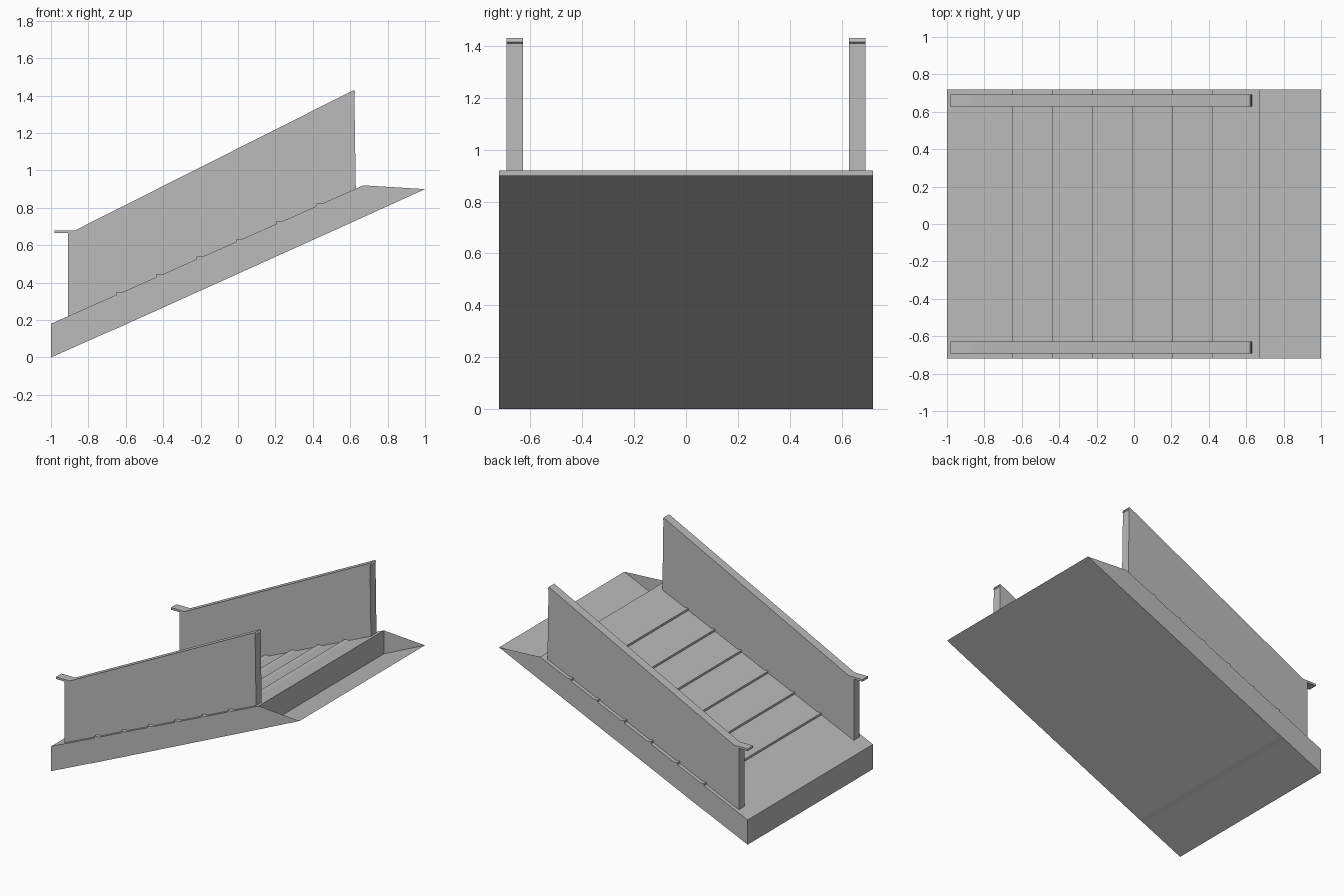
import bpy
import bmesh

cube = bpy.data.objects.get("Cube")
if cube:
    bpy.data.objects.remove(cube, do_unlink=True)

grey = bpy.data.materials.new("plain grey")
grey.use_nodes = True
COLOUR = (0.5, 0.5, 0.5, 1)
grey.diffuse_color = COLOUR
grey.node_tree.nodes["Principled BSDF"].inputs["Base Color"].default_value = COLOUR


def extrude_profile(bm, profile, y0, y1):
    """Prism from an x-z outline; returns the two rows of vertices."""
    near = [bm.verts.new((x, y0, z)) for x, z in profile]
    far = [bm.verts.new((x, y1, z)) for x, z in profile]
    bm.faces.new(near)
    bm.faces.new(far[::-1])
    for i in range(len(profile)):
        j = (i + 1) % len(profile)
        bm.faces.new((near[j], near[i], far[i], far[j]))
    return near, far


def finish(bm, name):
    mesh = bpy.data.meshes.new(name)
    bm.to_mesh(mesh)
    bm.free()
    mesh.materials.append(grey)
    obj = bpy.data.objects.new(name, mesh)
    bpy.context.collection.objects.link(obj)


HALF_WIDTH = 0.72
TOP_X, TOP_Z = 0.67, 0.92


def slope(x):
    return 0.18 + (TOP_Z - 0.18) * (x + 1) / (TOP_X + 1)


# Inclined body: flat underside with a slight kink, and a shallow lip per step
outline = [(-1, 0), (-0.69, 0.138), (-0.655, 0.152), (TOP_X, 0.75), (TOP_X, TOP_Z)]
for i in reversed(range(6)):
    x = -0.65 + i * 0.214
    lip = slope(x + 0.034)
    outline += [(x + 0.034, lip), (x, lip), (x, slope(x))]
outline.append((-1, 0.18))
bm = bmesh.new()
extrude_profile(bm, outline, -HALF_WIDTH, HALF_WIDTH)
finish(bm, "stepped_ramp")

# Open landing pit: thin floor and two tapering side walls beyond the last step
bm = bmesh.new()
low, tip, high = (TOP_X, 0.75), (1, 0.9), (TOP_X, TOP_Z)
rows = []
for y in (-HALF_WIDTH, HALF_WIDTH):
    row = [bm.verts.new((x, y, z)) for x, z in (low, tip, high)]
    bm.faces.new(row if y < 0 else row[::-1])
    rows.append(row)
bm.faces.new((rows[0][0], rows[1][0], rows[1][1], rows[0][1]))
finish(bm, "landing_pit")

# Balustrades with a small handrail overhang at the lower end
rail = [(-0.91, 0.2), (0.63, 0.89), (0.622, 1.41), (0.627, 1.415), (0.62, 1.43),
        (-0.87, 0.68), (-0.98, 0.68), (-0.98, 0.665), (-0.91, 0.665)]
for name, centre in (("front_balustrade", -0.66), ("back_balustrade", 0.66)):
    bm = bmesh.new()
    extrude_profile(bm, rail, centre - 0.032, centre + 0.032)
    finish(bm, name)
